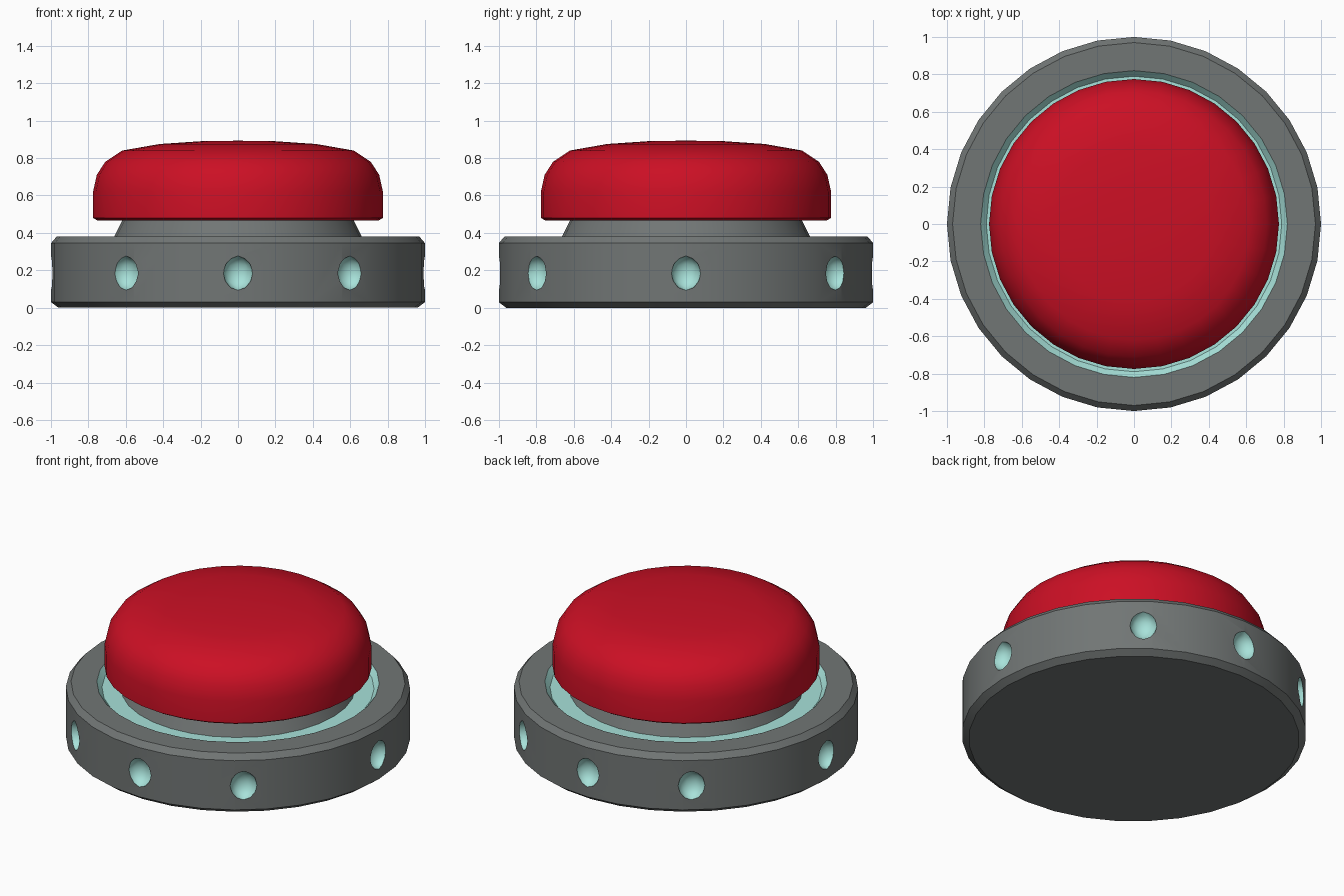
import bpy, bmesh, math
from mathutils import Matrix

if "Cube" in bpy.data.objects:
    bpy.data.objects.remove(bpy.data.objects["Cube"])

SIDES = 32


def material(name, rgb):
    m = bpy.data.materials.new(name)
    m.diffuse_color = (*rgb, 1)
    m.use_nodes = True
    m.node_tree.nodes["Principled BSDF"].inputs["Base Color"].default_value = m.diffuse_color
    return m


GREY = material("grey_metal", (0.165, 0.18, 0.177))
TEAL = material("pale_teal", (0.39, 0.76, 0.70))
RED = material("button_red", (0.60, 0.005, 0.018))


def finish(bm, name, mats):
    mesh = bpy.data.meshes.new(name)
    bmesh.ops.recalc_face_normals(bm, faces=bm.faces)
    bm.to_mesh(mesh)
    bm.free()
    ob = bpy.data.objects.new(name, mesh)
    bpy.context.collection.objects.link(ob)
    for m in mats:
        mesh.materials.append(m)
    return ob


def lathe(name, profile, mats, rule=None):
    """Spin (radius, z) points around z; radius 0 at the ends closes the shape."""
    bm = bmesh.new()
    verts = [bm.verts.new((r, 0, z)) for r, z in profile]
    edges = [bm.edges.new(p) for p in zip(verts, verts[1:])]
    bmesh.ops.spin(bm, geom=verts + edges, cent=(0, 0, 0), axis=(0, 0, 1),
                   angle=2 * math.pi, steps=SIDES, use_merge=True)
    bmesh.ops.remove_doubles(bm, verts=bm.verts, dist=1e-4)
    if rule:
        for f in bm.faces:
            c = f.calc_center_median()
            f.material_index = rule(math.hypot(c.x, c.y), c.z)
    return finish(bm, name, mats)


def select(ob):
    bpy.ops.object.select_all(action='DESELECT')
    ob.select_set(True)
    bpy.context.view_layer.objects.active = ob


# Base disc with a teal groove sunk into its top
base = lathe("base", [(0, 0), (0.96, 0), (1.0, 0.03), (1.0, 0.345), (0.97, 0.38),
                      (0.82, 0.38), (0.79, 0.345), (0, 0.345)], [GREY, TEAL],
             lambda r, z: int(r < 0.815 and z > 0.3))

# Neck under the button
neck = lathe("neck", [(0, 0.345), (0.68, 0.345), (0.66, 0.385), (0.62, 0.465), (0, 0.465)], [GREY])

# Domed push button
button = lathe("button", [(0, 0.465), (0.75, 0.465), (0.775, 0.48), (0.775, 0.62),
                          (0.755, 0.71), (0.71, 0.78), (0.62, 0.84), (0.42, 0.875),
                          (0.2, 0.89), (0, 0.893)], [RED])

# Eight teal dimples cut into the rim
bm = bmesh.new()
spots = [(0, 1), (0, -1), (1, 0), (-1, 0)] + [(sx * 0.6, sy * 0.8) for sx in (1, -1) for sy in (1, -1)]
for x, y in spots:
    place = (Matrix.Translation((x, y, 0.185)) @ Matrix.Rotation(math.atan2(y, x), 4, 'Z')
             @ Matrix.Diagonal((0.07, 0.08, 0.092, 1)))
    bmesh.ops.create_icosphere(bm, subdivisions=2, radius=1, matrix=place)
for f in bm.faces:
    f.material_index = 1
cutter = finish(bm, "dimple_cutter", [GREY, TEAL])
cutter.hide_render = True

cut = base.modifiers.new("dimples", 'BOOLEAN')
cut.operation = 'DIFFERENCE'
cut.solver = 'EXACT'
cut.object = cutter
select(base)
bpy.ops.object.modifier_apply(modifier=cut.name)
bpy.data.objects.remove(cutter)

for ob in (base, neck, button):
    select(ob)
    bpy.ops.object.shade_smooth_by_angle(angle=math.radians(28))
